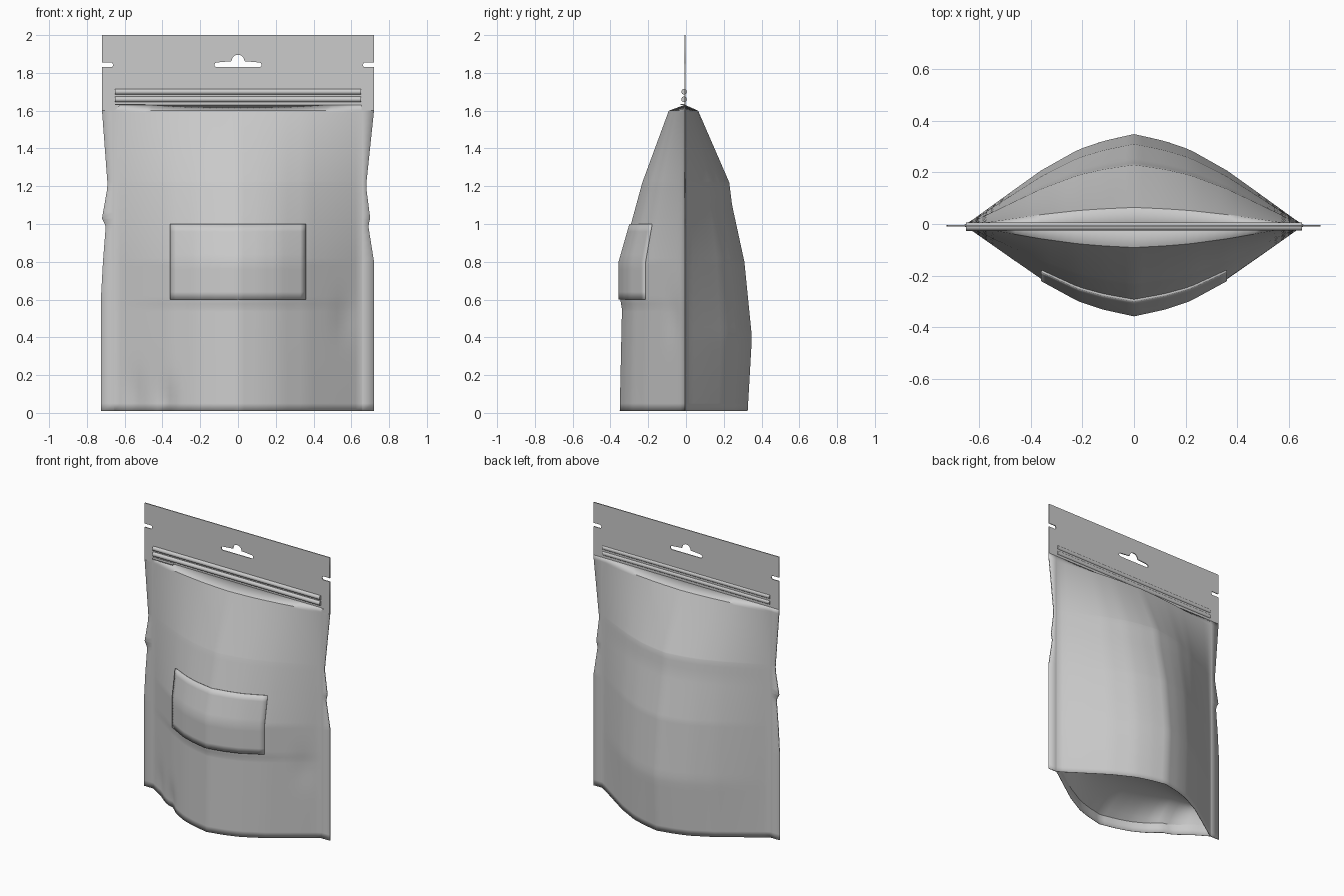
import bpy, bmesh, math

if "Cube" in bpy.data.objects:
    bpy.data.objects.remove(bpy.data.objects["Cube"])

MID = -0.006      # y of the flat seal plane
SEAL = 0.655      # half width where the side seals begin


def lerp(table, t):
    for (a, va), (b, vb) in zip(table, table[1:]):
        if t <= b:
            return va + (vb - va) * max(0, t - a) / (b - a)
    return table[-1][1]


# bulge depth up the pouch, cross-section fullness, and side outlines
FRONT = [(0, .345), (.55, .333), (.6, .342), (.8, .342), (1.0, .285), (1.22, .225), (1.6, .085), (1.63, 0)]
BACK = [(0, .332), (.4, .355), (.8, .315), (1.1, .25), (1.22, .235), (1.6, .07), (1.63, 0)]
CROSS = [(0, 1), (.18, .925), (.33, .83), (.55, .60), (.75, .335), (1, 0)]
LEFT = [(0, .725), (.62, .725), (.8, .715), (.99, .7), (1.03, .72), (1.2, .69), (1.6, .72), (1.63, .72)]
RIGHT = [(0, .72), (.8, .72), (.99, .69), (1.03, .70), (1.2, .678), (1.6, .72), (1.63, .72)]
# shallow creases: x, z, width, height, depth
DENTS = [(-.38, .04, .04, .12, .025), (.56, .5, .05, .12, .01), (-.55, .1, .04, .12, .012)]


def depth(x, z, table, dented=True):
    d = lerp(table, z) * lerp(CROSS, min(1, abs(x) / SEAL))
    if dented and abs(x) < SEAL:
        d -= sum(a * math.exp(-((x - cx) / w) ** 2 - ((z - cz) / h) ** 2) for cx, cz, w, h, a in DENTS)
    return max(d, 0.003)


def finish(ob):
    bpy.ops.object.select_all(action='DESELECT')
    ob.select_set(True)
    bpy.context.view_layer.objects.active = ob
    bpy.ops.object.shade_smooth_by_angle(angle=math.radians(35))
    return ob


def sheet(name, rows, outward, thick=0.005):
    bm = bmesh.new()
    grid = [[bm.verts.new(p) for p in r] for r in rows]
    for r0, r1 in zip(grid, grid[1:]):
        for i in range(len(r0) - 1):
            bm.faces.new((r0[i], r0[i + 1], r1[i + 1], r1[i]))
    bm.normal_update()
    if sum(f.normal[outward[0]] for f in bm.faces) * outward[1] < 0:
        bmesh.ops.reverse_faces(bm, faces=bm.faces[:])
    me = bpy.data.meshes.new(name)
    bm.to_mesh(me)
    bm.free()
    ob = bpy.data.objects.new(name, me)
    bpy.context.collection.objects.link(ob)
    finish(ob)
    if thick:
        m = ob.modifiers.new("thickness", 'SOLIDIFY')
        m.thickness = thick
        m.offset = -1
    return ob


# front and back walls, with flat side seals
zs = sorted({round(.01 + i * .0405, 4) for i in range(40)} | {.55, .6, .8, 1.0, 1.03, 1.22, 1.6, 1.63})
xs = [-SEAL + 2 * SEAL * i / 40 for i in range(41)]
for name, table, s in (("front_wall", FRONT, -1), ("back_wall", BACK, 1)):
    rows = []
    for z in zs:
        line = [-lerp(LEFT, z), -SEAL - .004] + xs + [SEAL + .004, lerp(RIGHT, z)]
        rows.append([(x, MID + s * depth(x, z, table, s < 0), z) for x in line])
    sheet(name, rows, (1, s), .003)

# folded base gusset
rows = []
for i in range(17):
    v = -1 + i / 8
    rows.append([(x, MID + v * (depth(x, .08, FRONT if v < 0 else BACK, v < 0) - .002),
                  .08 + .12 * (1 - v * v)) for x in xs])
sheet("base_gusset", rows, (2, -1), 0)

# raised label panel on the front
rows = []
for j in range(11):
    z = .6 + .04 * j
    rows.append([(-.36 + .72 * i / 24, MID - depth(-.36 + .72 * i / 24, z, FRONT) - .009, z) for i in range(25)])
sheet("label_panel", rows, (1, -1), .012)


# flat header with tear notches and hang hole
def loop(curve, pts):
    sp = curve.splines.new('POLY')
    sp.points.add(len(pts) - 1)
    for p, (x, z) in zip(sp.points, pts):
        p.co = (x, z, 0, 1)
    sp.use_cyclic_u = True


cu = bpy.data.curves.new("header", 'CURVE')
cu.dimensions = '2D'
cu.fill_mode = 'BOTH'
cu.extrude = 0.003
side = [(.72, 1.6), (.72, 1.83), (.667, 1.83), (.66, 1.8425), (.667, 1.855), (.72, 1.855), (.72, 2)]
loop(cu, side + [(-x, z) for x, z in reversed(side)])
arc = [(.034 * math.cos(math.pi * k / 12), 1.862 + .034 * math.sin(math.pi * k / 12)) for k in range(13)]
end = [(.112 + .0125 * math.cos(a), 1.8425 + .0125 * math.sin(a)) for a in
       [-math.pi / 2 + math.pi * k / 6 for k in range(7)]]
loop(cu, end + arc + [(-x, z) for x, z in reversed(end)])
header = bpy.data.objects.new("header", cu)
bpy.context.collection.objects.link(header)
header.location.y = MID
header.rotation_euler.x = math.pi / 2
bpy.ops.object.select_all(action='DESELECT')
header.select_set(True)
bpy.context.view_layer.objects.active = header
bpy.ops.object.convert(target='MESH')

# press-to-close zip ridges
for k, z in enumerate((1.66, 1.70)):
    bpy.ops.mesh.primitive_cylinder_add(vertices=16, radius=.015, depth=1.3,
                                        location=(0, MID - .004, z), rotation=(0, math.pi / 2, 0))
    ob = bpy.context.object
    ob.name = f"zip_ridge_{k + 1}"
    finish(ob)
# short thin seam under the zip
bpy.ops.mesh.primitive_cube_add(size=1, location=(-.57, MID - .012, 1.632))
bpy.context.object.name = "zip_seam"
bpy.context.object.scale = (.16, .02, .006)
